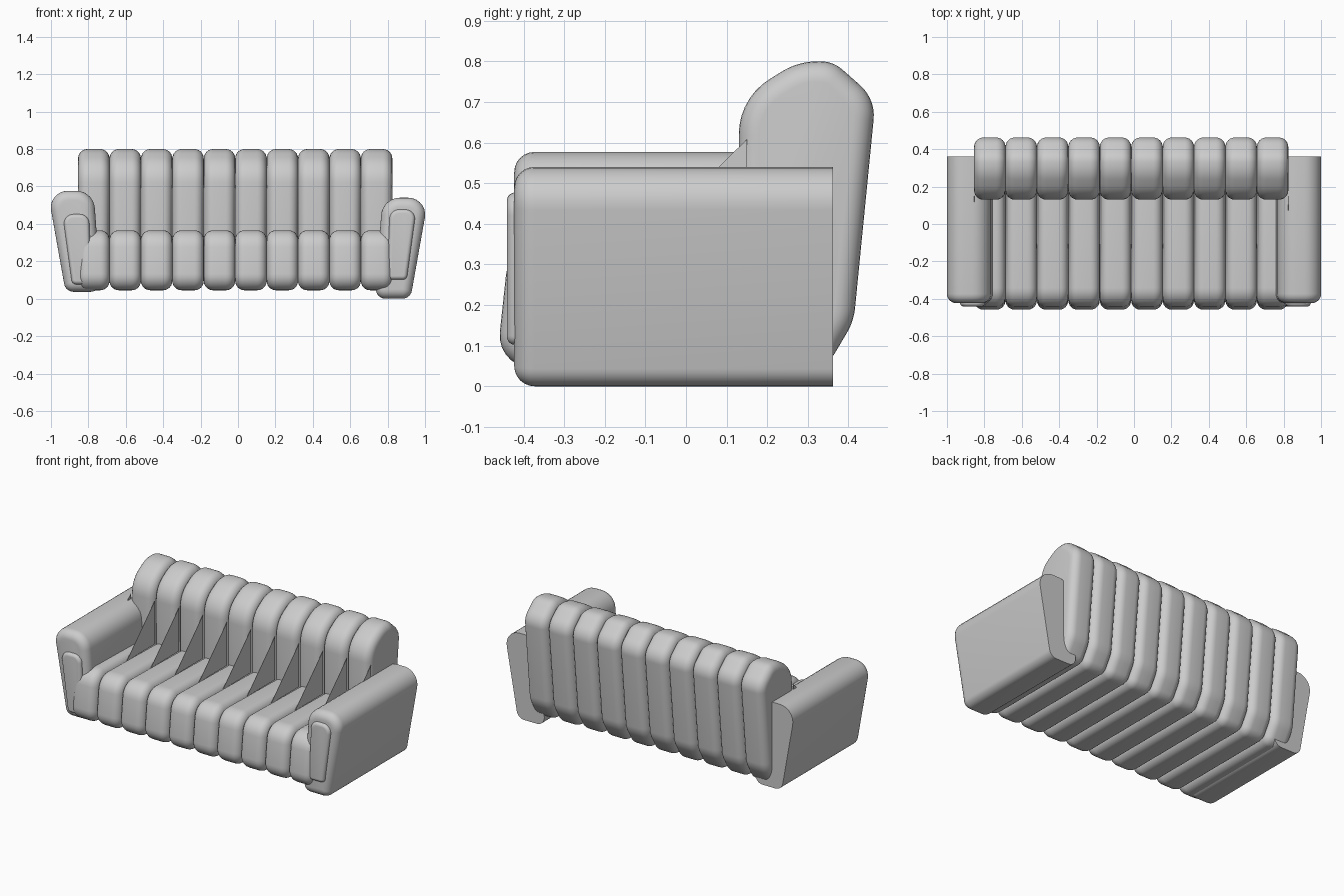
import bpy, bmesh, math
from mathutils import Vector

if "Cube" in bpy.data.objects:
    bpy.data.objects.remove(bpy.data.objects["Cube"])


def rounded(corners, seg=7):
    """Counter-clockwise polygon of (a, b, radius) with rounded corners."""
    out, n = [], len(corners)
    for i, (a, b, r) in enumerate(corners):
        p = Vector((a, b))
        if r == 0:
            out.append(p)
            continue
        u = (Vector(corners[i - 1][:2]) - p).normalized()
        v = (Vector(corners[(i + 1) % n][:2]) - p).normalized()
        half = u.angle(v) / 2
        centre = p + (u + v).normalized() * (r / math.sin(half))
        t = r / math.tan(half)
        d0, d1 = p + u * t - centre, p + v * t - centre
        ang = d0.angle(d1)
        for k in range(seg + 1):
            f = k / seg
            out.append(centre + (d0 * math.sin((1 - f) * ang) + d1 * math.sin(f * ang)) / math.sin(ang))
    return out


def inset(pts, d):
    """Move an outline inward by d with mitred corners."""
    out = []
    for i, p in enumerate(pts):
        e1 = (p - pts[i - 1]).normalized()
        e2 = (pts[(i + 1) % len(pts)] - p).normalized()
        n1, n2 = Vector((-e1.y, e1.x)), Vector((-e2.y, e2.x))
        out.append(p + (n1 + n2) * (d / (1 + n1.dot(n2))))
    return out


def round_edge(pos, r, direction, seg=6):
    """Stations (position, inset) that round over an end at pos."""
    return [(pos + direction * r * (1 - math.cos(k / seg * math.pi / 2)),
             r * (1 - math.sin(k / seg * math.pi / 2))) for k in range(seg + 1)]


def loft(name, pts, stations, place):
    """Skin the outline through the stations and cap both ends."""
    bm = bmesh.new()
    rings = [[bm.verts.new(place(p.x, p.y, s)) for p in inset(pts, d)] for s, d in stations]
    n = len(pts)
    for r0, r1 in zip(rings, rings[1:]):
        for i in range(n):
            j = (i + 1) % n
            bm.faces.new((r0[i], r0[j], r1[j], r1[i]))
    bm.faces.new(rings[0])
    bm.faces.new(rings[-1])
    bmesh.ops.recalc_face_normals(bm, faces=bm.faces)
    for f in bm.faces:
        f.smooth = True
    me = bpy.data.meshes.new(name)
    bm.to_mesh(me)
    bm.free()
    me.set_sharp_from_angle(angle=math.radians(35))
    ob = bpy.data.objects.new(name, me)
    bpy.context.collection.objects.link(ob)
    return ob


def along_x(a, b, s):
    return (s, a, b)


# Padded ribs: one side profile makes seat and back together
PITCH, LEFT = 0.168, -0.855
rib_profile = rounded([
    (-0.468, 0.045, 0.08), (0.345, 0.045, 0.07), (0.413, 0.16, 0.15),
    (0.467, 0.7075, 0.10), (0.362, 0.80, 0.08), (0.276, 0.80, 0.17),
    (0.13, 0.709, 0.16), (0.13, 0.355, 0), (-0.433, 0.368, 0.10)])
h = PITCH / 2
rib = loft("padded_rib", rib_profile,
           round_edge(-h, 0.05, 1) + round_edge(h, 0.05, -1)[::-1], along_x)
rib.location.x = LEFT + h
for i in range(1, 10):
    copy = bpy.data.objects.new("padded_rib", rib.data)
    copy.location.x = LEFT + h + i * PITCH
    bpy.context.collection.objects.link(copy)

# Thin triangular webs between the ribs, joining seat and back
web = [Vector(p) for p in ((-0.13, 0.335), (0.15, 0.335), (0.15, 0.608))]
for i in range(11):
    x = LEFT + i * PITCH
    loft("rib_web", web, [(x - 0.001, 0), (x + 0.001, 0)], along_x)

# Leaning arms, the left one set a little higher, with raised front panels
arm_profile = rounded([(0.733, 0.0, 0.052), (0.922, 0.0, 0.052),
                       (1.018, 0.54, 0.09), (0.772, 0.54, 0.10)])
panel_profile = rounded([(0.797, 0.102, 0.025), (0.902, 0.102, 0.025),
                         (0.953, 0.477, 0.05), (0.812, 0.477, 0.05)])
for side, sx, arm_z, panel_x, panel_z in (("right", 1, 0, 0, 0),
                                          ("left", -1, 0.037, -0.015, -0.025)):
    loft(side + "_arm", arm_profile, round_edge(-0.423, 0.05, 1) + [(0.362, 0)],
         lambda a, b, s: (sx * a, s, b + arm_z))
    loft(side + "_arm_front_panel", panel_profile, round_edge(-0.441, 0.02, 1) + [(-0.38, 0)],
         lambda a, b, s: (sx * (a + panel_x), s, b + panel_z))
